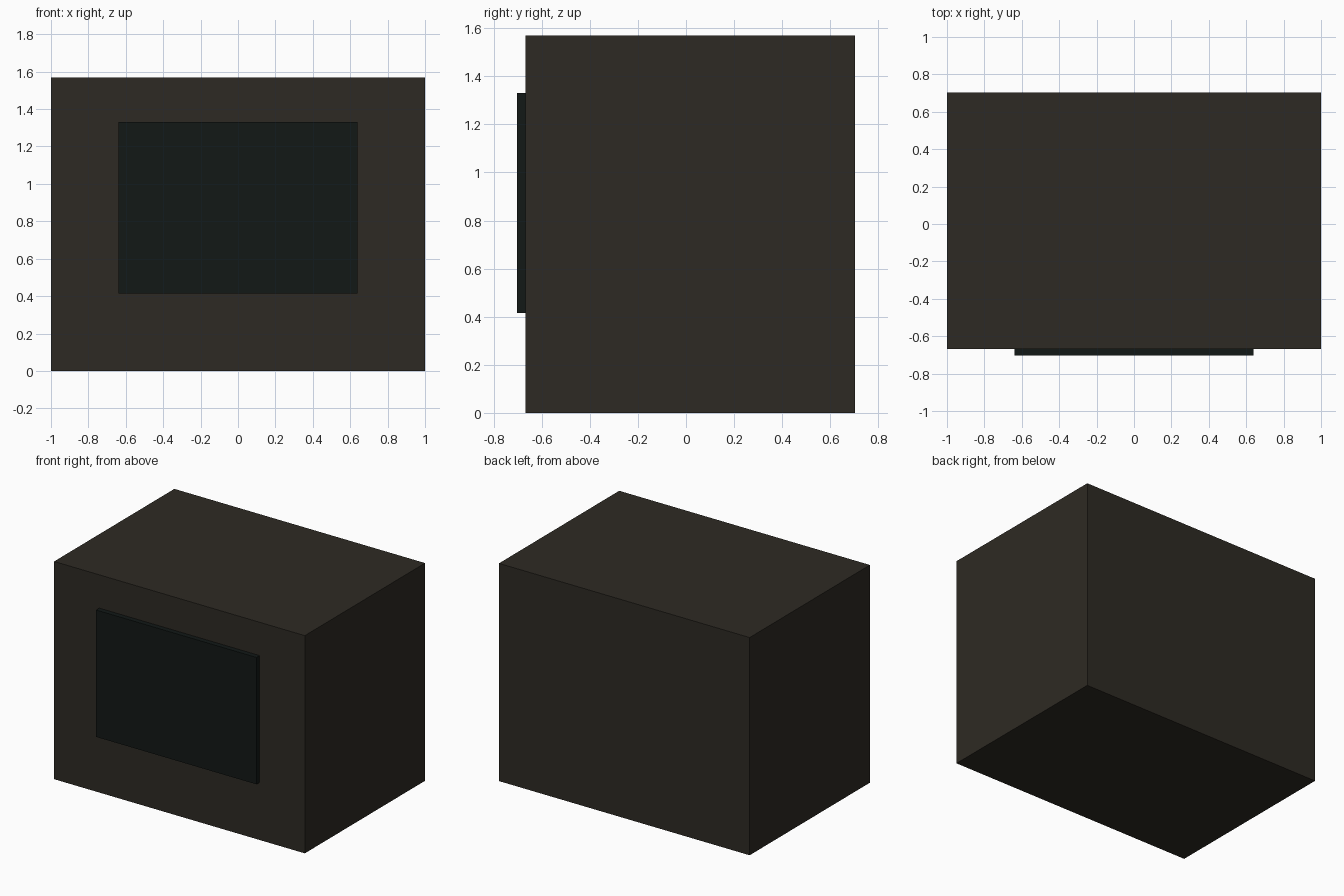
import bpy

if "Cube" in bpy.data.objects:
    bpy.data.objects.remove(bpy.data.objects["Cube"])


def material(name, color):
    mat = bpy.data.materials.new(name)
    mat.diffuse_color = (*color, 1)
    mat.use_nodes = True
    mat.node_tree.nodes["Principled BSDF"].inputs["Base Color"].default_value = mat.diffuse_color
    return mat


def box(name, lo, hi, mat):
    """Axis-aligned box between two opposite corners."""
    center = [(a + b) / 2 for a, b in zip(lo, hi)]
    bpy.ops.mesh.primitive_cube_add(size=1, location=center)
    obj = bpy.context.object
    obj.name = name
    obj.scale = [b - a for a, b in zip(lo, hi)]
    bpy.ops.object.transform_apply(location=False, rotation=False, scale=True)
    obj.data.materials.append(mat)
    return obj


# Cabinet
box("cabinet", (-1, -0.667, 0), (1, 0.703, 1.57),
    material("dark_brown", (0.027, 0.023, 0.017)))

# Raised screen panel on the front
box("screen", (-0.64, -0.703, 0.415), (0.64, -0.665, 1.33),
    material("dark_glass", (0.006, 0.009, 0.008)))
